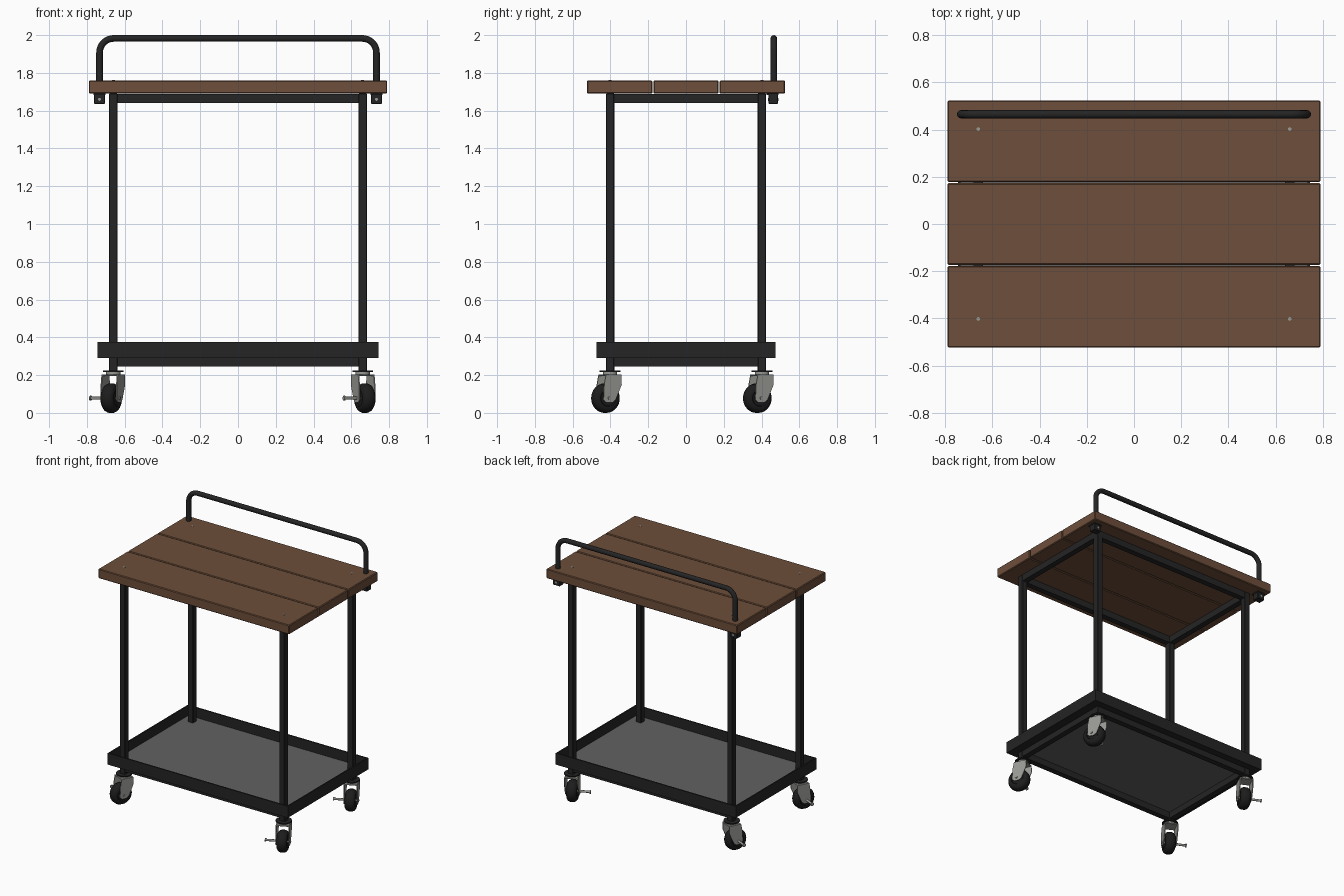
import bpy, bmesh, math
from mathutils import Matrix, Vector

if "Cube" in bpy.data.objects:
    bpy.data.objects.remove(bpy.data.objects["Cube"])


def mat(name, c):
    m = bpy.data.materials.new(name)
    m.diffuse_color = (*c, 1)
    m.use_nodes = True
    m.node_tree.nodes["Principled BSDF"].inputs["Base Color"].default_value = m.diffuse_color
    return m


WOOD = mat("wood", (0.155, 0.077, 0.043))
BLACK = mat("black_steel", (0.018, 0.018, 0.018))
RUBBER = mat("rubber", (0.012, 0.012, 0.012))
SHEET = mat("sheet_metal", (0.12, 0.12, 0.12))
ZINC = mat("zinc", (0.32, 0.32, 0.30))


def finish(bm, name, material, bevel=0, segs=1, matrix=None, smooth=False):
    bmesh.ops.recalc_face_normals(bm, faces=bm.faces)
    me = bpy.data.meshes.new(name)
    bm.to_mesh(me)
    bm.free()
    me.materials.append(material)
    ob = bpy.data.objects.new(name, me)
    bpy.context.collection.objects.link(ob)
    if matrix is not None:
        ob.matrix_world = matrix
    if bevel:
        b = ob.modifiers.new("bevel", 'BEVEL')
        b.width, b.segments = bevel, segs
    if smooth:
        bpy.ops.object.select_all(action='DESELECT')
        ob.select_set(True)
        bpy.context.view_layer.objects.active = ob
        bpy.ops.object.shade_smooth_by_angle(angle=math.radians(35))
    return ob


def box(name, x, y, z, material, bevel=0, matrix=None):
    """Box from (min, max) pairs."""
    bm = bmesh.new()
    bmesh.ops.create_cube(bm, size=1)
    for v in bm.verts:
        v.co = [(r[0] + r[1]) / 2 + c * (r[1] - r[0]) for c, r in zip(v.co, (x, y, z))]
    return finish(bm, name, material, bevel, 1, matrix)


def lathe(name, profile, material, matrix, n=32):
    """Spin (radius, height) points around local z."""
    bm = bmesh.new()
    vs = [bm.verts.new((r, 0, h)) for r, h in profile]
    es = [bm.edges.new(p) for p in zip(vs, vs[1:])]
    bmesh.ops.spin(bm, geom=vs + es, cent=(0, 0, 0), axis=(0, 0, 1),
                   angle=2 * math.pi, steps=n)
    bmesh.ops.remove_doubles(bm, verts=bm.verts, dist=1e-5)
    return finish(bm, name, material, matrix=matrix, smooth=True)


def disc(name, r, z0, z1, material, matrix, n=24):
    return lathe(name, [(0, z0), (r, z0), (r, z1), (0, z1)], material, matrix, n)


def T(*p):
    return Matrix.Translation(p)


# Three top planks
for name, y in (("front", (-0.524, -0.178)), ("middle", (-0.173, 0.173)), ("back", (0.178, 0.524))):
    box(name + "_plank", (-0.79, 0.79), y, (1.69, 1.76), WOOD, 0.005)

# Frame: legs and two rings of square tube
LX, LY, H = 0.66, 0.402, 0.0225
for sx in (-1, 1):
    for sy in (-1, 1):
        x, y = sx * LX, sy * LY
        box("leg", (x - H, x + H), (y - H, y + H), (0.222, 1.69), BLACK, 0.003)
        disc("top_screw", 0.008, 1.755, 1.762, ZINC, T(x, y, 0), 12)
for name, z in (("top", (1.64, 1.688)), ("bottom", (0.245, 0.292))):
    for s in (-1, 1):
        box(name + "_long_rail", (-LX, LX), (s * LY - 0.021, s * LY + 0.021), z, BLACK)
        box(name + "_side_rail", (s * LX - 0.021, s * LX + 0.021), (-LY, LY), z, BLACK)

# Lower tray: sheet floor in an angle-iron rim
box("tray_floor", (-0.737, 0.737), (-0.467, 0.467), (0.294, 0.302), SHEET)
for s in (-1, 1):
    def span(a, b):
        return tuple(sorted((s * a, s * b)))
    box("tray_long_wall", (-0.745, 0.745), span(0.465, 0.475), (0.29, 0.376), BLACK)
    box("tray_side_wall", span(0.735, 0.745), (-0.475, 0.475), (0.29, 0.376), BLACK)
    box("tray_long_flange", (-0.745, 0.745), span(0.40, 0.475), (0.29, 0.296), BLACK)
    box("tray_side_flange", span(0.66, 0.745), (-0.475, 0.475), (0.29, 0.296), BLACK)

# Push handle: bent round bar
HX, HY, HZ, R = 0.733, 0.465, 1.9825, 0.075
pts = [(-HX, 1.65)]
for cx, start in ((-HX + R, 180), (HX - R, 90)):
    for i in range(9):
        a = math.radians(start - i * 90 / 8)
        pts.append((cx + R * math.cos(a), HZ - R + R * math.sin(a)))
pts.append((HX, 1.65))
cu = bpy.data.curves.new("handle", 'CURVE')
cu.dimensions = '3D'
cu.bevel_depth, cu.bevel_resolution, cu.use_fill_caps = 0.0175, 4, True
sp = cu.splines.new('POLY')
sp.points.add(len(pts) - 1)
for p, (x, z) in zip(sp.points, pts):
    p.co = (x, HY, z, 1)
cu.materials.append(BLACK)
handle = bpy.data.objects.new("handle", cu)
bpy.context.collection.objects.link(handle)
bpy.ops.object.select_all(action='DESELECT')
handle.select_set(True)
bpy.context.view_layer.objects.active = handle
bpy.ops.object.convert(target='MESH')
bpy.ops.object.shade_smooth_by_angle(angle=math.radians(35))

# Handle clamps below the top
for s in (-1, 1):
    x = s * HX
    box("handle_clamp", (x - 0.029, x + 0.029), (0.436, 0.487), (1.636, 1.685), BLACK, 0.003)
    box("clamp_plate", (x - 0.032, x + 0.032), (0.425, 0.49), (1.682, 1.691), BLACK)
    disc("clamp_bolt", 0.008, -0.028, 0.028, ZINC,
         T(x, 0.4615, 1.66) @ Matrix.Rotation(math.pi / 2, 4, 'X'), 12)


# Swivel casters: wheel trails behind the pivot, axle pin sticks out on -x
def caster(x, y, turn):
    base = T(x, y, 0) @ Matrix.Rotation(turn, 4, 'Z')
    wz, wy = 0.078, -0.027
    axle = base @ T(0, wy, wz) @ Matrix.Rotation(-math.pi / 2, 4, 'Y')
    disc("caster_plate", 0.055, 0.216, 0.224, BLACK, base)
    disc("caster_swivel", 0.038, 0.2, 0.218, ZINC, base)
    lathe("caster_wheel", [(0, -0.03), (0.04, -0.03), (0.045, -0.036), (0.058, -0.036),
                           (0.071, -0.027), (0.078, -0.012), (0.078, 0.012), (0.071, 0.027),
                           (0.058, 0.036), (0.045, 0.036), (0.04, 0.03), (0, 0.03)],
          RUBBER, axle)
    box("fork_bridge", (-0.045, 0.045), (-0.046, 0.044), (0.195, 0.204), ZINC, 0.003, base)
    side = [(-0.046, 0.202), (0.044, 0.202), (0.046, 0.15), (0.01, 0.068),
            (-0.01, 0.054), (-0.044, 0.054), (-0.06, 0.07), (-0.056, 0.15)]
    for s in (-1, 1):
        bm = bmesh.new()
        f = bm.faces.new([bm.verts.new((s * 0.045 - 0.003, a, b)) for a, b in side])
        ext = bmesh.ops.extrude_face_region(bm, geom=[f])["geom"]
        bmesh.ops.translate(bm, vec=Vector((0.006, 0, 0)),
                            verts=[g for g in ext if isinstance(g, bmesh.types.BMVert)])
        finish(bm, "fork_side", ZINC, matrix=base)
    disc("axle_pin", 0.008, -0.055, 0.12, ZINC, axle, 12)
    disc("axle_pin_head", 0.013, 0.117, 0.124, ZINC, axle, 16)


for sx in (-1, 1):
    for sy in (-1, 1):
        caster(sx * LX, sy * LY, sx * math.radians(25))
